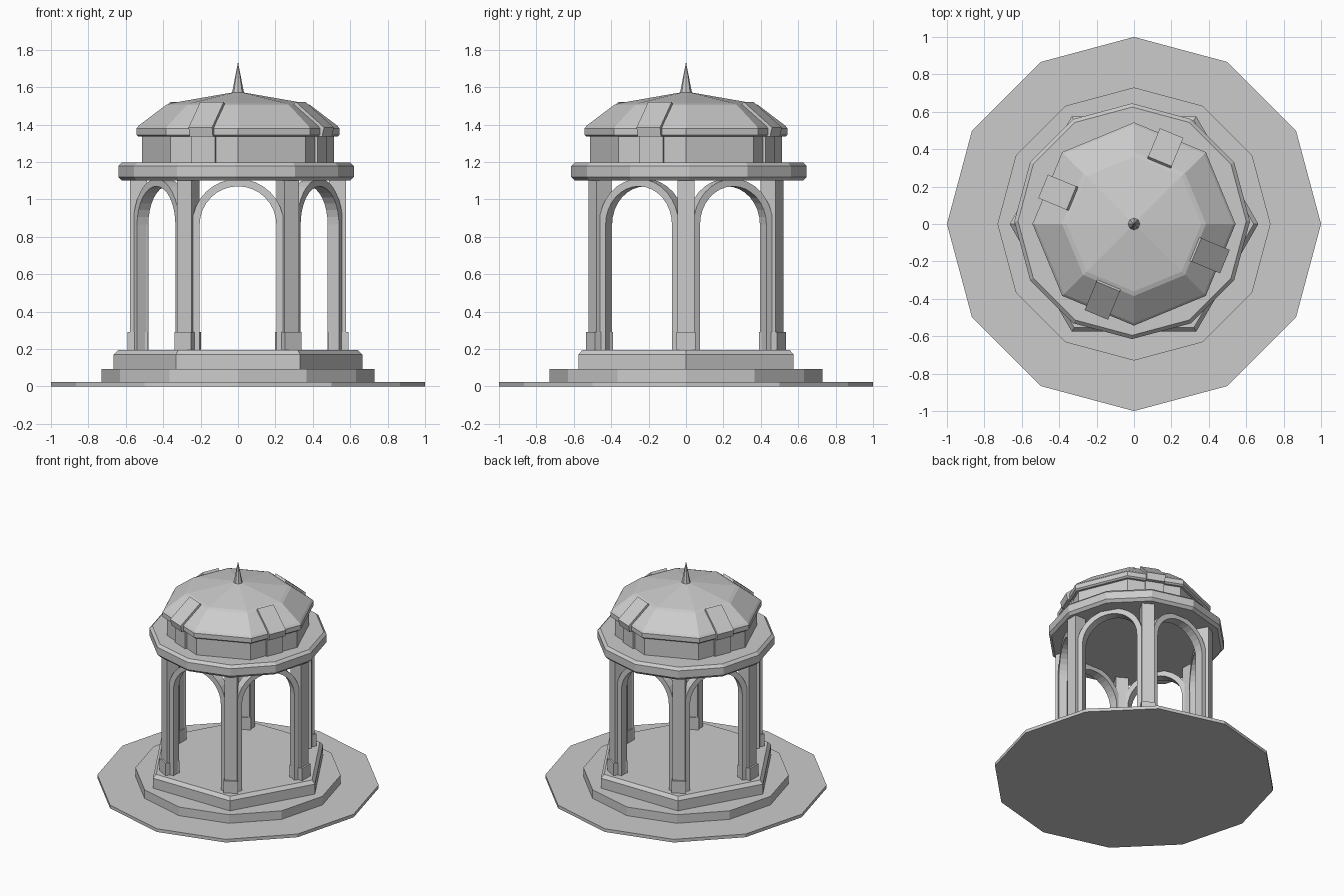
import bpy, bmesh
from math import sin, cos, pi, radians
from mathutils import Matrix

if "Cube" in bpy.data.objects:
    bpy.data.objects.remove(bpy.data.objects["Cube"])


def finish(name, bm, angle=0.0):
    bmesh.ops.recalc_face_normals(bm, faces=bm.faces)
    me = bpy.data.meshes.new(name)
    bm.to_mesh(me)
    bm.free()
    ob = bpy.data.objects.new(name, me)
    ob.rotation_euler.z = angle
    bpy.context.collection.objects.link(ob)
    return ob


def lathe(name, sides, profile, cx=0.0, cy=0.0):
    """Closed faceted solid from (radius, z) points; radius 0 makes an apex."""
    bm = bmesh.new()
    rings = []
    for r, z in profile:
        count = sides if r > 0 else 1
        rings.append([bm.verts.new((cx + r * cos(2 * pi * i / sides),
                                    cy + r * sin(2 * pi * i / sides), z))
                      for i in range(count)])
    for a, b in zip(rings, rings[1:]):
        for i in range(sides):
            j = (i + 1) % sides
            bm.faces.new((a[i], a[j], b[0]) if len(b) == 1 else (a[i], a[j], b[j], b[i]))
    for ring in (rings[0], rings[-1]):
        if len(ring) > 1:
            bm.faces.new(ring)
    return finish(name, bm)


def box(name, x0, x1, half_w, z0, z1, angle):
    bm = bmesh.new()
    m = (Matrix.Translation(((x0 + x1) / 2, 0, (z0 + z1) / 2))
         @ Matrix.Diagonal((x1 - x0, 2 * half_w, z1 - z0, 1)))
    bmesh.ops.create_cube(bm, size=1, matrix=m)
    return finish(name, bm, angle)


def arch_path(r, spring, base, steps=16):
    arc = [(r * cos(pi * i / steps), spring + r * sin(pi * i / steps))
           for i in range(steps + 1)]
    return [(r, base)] + arc + [(-r, base)]


def arch(name, angle):
    """Round-headed band with straight legs, facing outward along +x."""
    bm = bmesh.new()
    x_in, x_out = 0.435, 0.505
    inner, outer = arch_path(0.205, 0.865, 0.19), arch_path(0.245, 0.865, 0.19)
    loops = [[bm.verts.new((x, y, z)) for y, z in path]
             for x, path in ((x_in, inner), (x_out, inner), (x_out, outer), (x_in, outer))]
    for k in range(4):
        a, b = loops[k], loops[(k + 1) % 4]
        for i in range(len(a) - 1):
            bm.faces.new((a[i], a[i + 1], b[i + 1], b[i]))
    bm.faces.new([l[0] for l in loops])
    bm.faces.new([l[-1] for l in loops])
    ob = finish(name, bm, angle)
    return ob


def rib(name, angle):
    """Raised band running up the drum and over the lower dome."""
    profile = [(0.42, 1.195), (0.487, 1.195), (0.487, 1.335), (0.515, 1.335),
               (0.526, 1.385), (0.362, 1.522), (0.338, 1.49), (0.42, 1.36)]
    bm = bmesh.new()
    left = [bm.verts.new((x, -0.068, z)) for x, z in profile]
    right = [bm.verts.new((x, 0.068, z)) for x, z in profile]
    bm.faces.new(left)
    bm.faces.new(right)
    for i in range(len(profile)):
        j = (i + 1) % len(profile)
        bm.faces.new((left[i], left[j], right[j], right[i]))
    return finish(name, bm, angle)


# Ground slab and steps
lathe("ground_slab", 12, [(1.0, 0), (1.0, 0.025)])
lathe("lower_step", 12, [(0.73, 0.02), (0.73, 0.092)])
lathe("hexagonal_floor", 6, [(0.665, 0.09), (0.665, 0.17), (0.64, 0.195)])

# Columns, their bases and the arches between them
for i in range(6):
    a = radians(60 * i)
    box(f"column_{i + 1}", 0.487, 0.577, 0.045, 0.19, 1.11, a)
    box(f"column_base_{i + 1}", 0.48, 0.59, 0.05, 0.19, 0.29, a)
    arch(f"arch_{i + 1}", a + radians(30))

# Cornice ring
lathe("cornice", 12, [(0.61, 1.1), (0.63, 1.12), (0.63, 1.178), (0.61, 1.198)],
      -0.01, 0.015)

# Drum, dome and finial
lathe("drum", 8, [(0.512, 1.19), (0.512, 1.34)])
lathe("dome", 8, [(0.53, 1.335), (0.543, 1.345), (0.543, 1.38), (0.53, 1.395),
                  (0.385, 1.505), (0.36, 1.514), (0, 1.577)])
lathe("finial", 8, [(0.033, 1.565), (0, 1.735)])

# Four raised ribs
for i in range(4):
    rib(f"dome_rib_{i + 1}", radians(67.5 + 90 * i))
